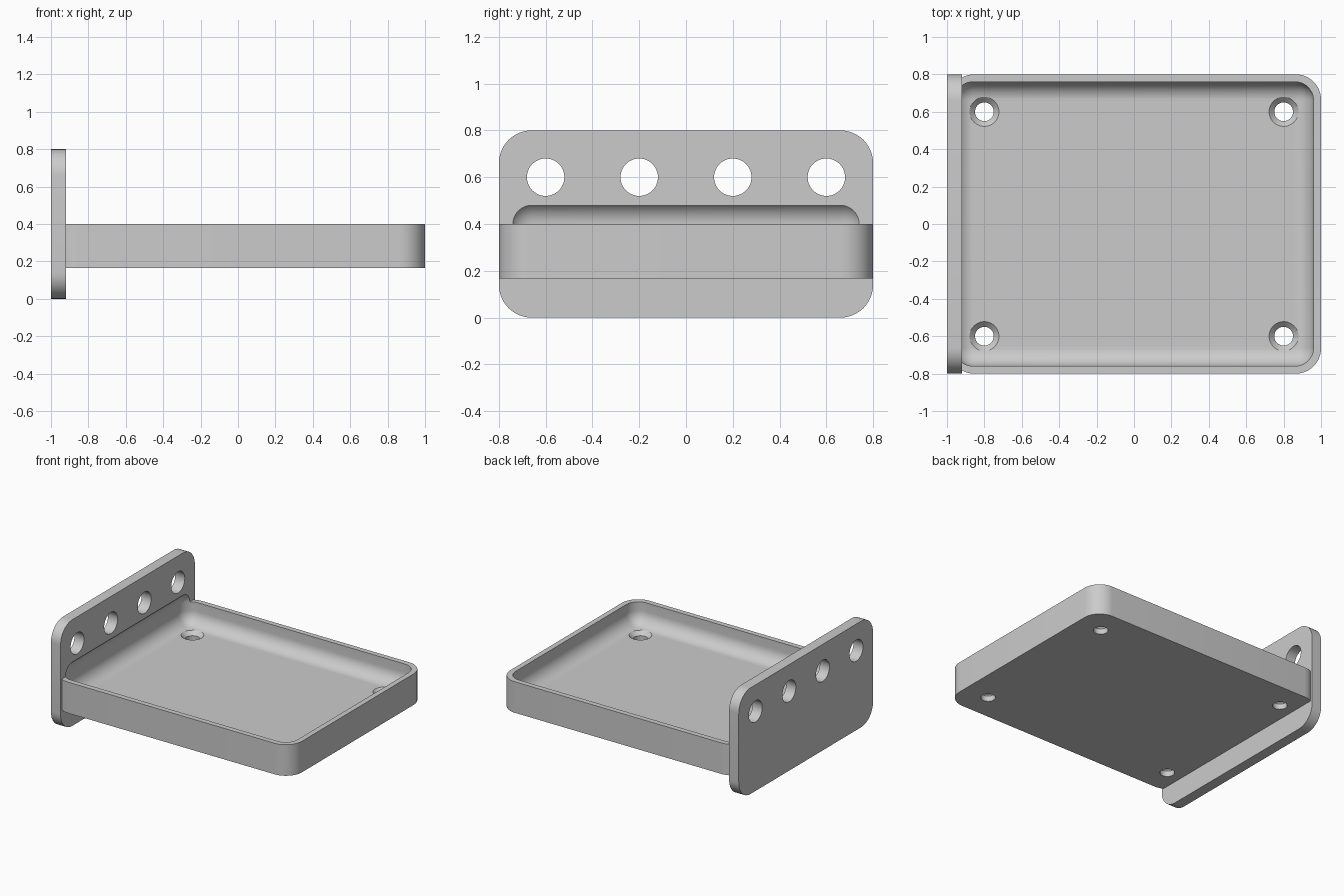
import bpy, bmesh, math
from mathutils import Matrix

default = bpy.data.objects.get("Cube")
if default:
    bpy.data.objects.remove(default, do_unlink=True)

grey = bpy.data.materials.new("light_grey")
grey.use_nodes = True
COLOUR = (0.6, 0.6, 0.6, 1)
grey.diffuse_color = COLOUR
grey.node_tree.nodes["Principled BSDF"].inputs["Base Color"].default_value = COLOUR


def finish(name, bm):
    mesh = bpy.data.meshes.new(name)
    bm.to_mesh(mesh)
    bm.free()
    obj = bpy.data.objects.new(name, mesh)
    mesh.materials.append(grey)
    bpy.context.collection.objects.link(obj)
    return obj


def box(name, low, high, radius, axis=None):
    """Box with rounded edges: those along one axis, or all of them."""
    size = [h - l for l, h in zip(low, high)]
    centre = [(h + l) / 2 for l, h in zip(low, high)]
    bm = bmesh.new()
    bmesh.ops.create_cube(bm, size=1, matrix=Matrix.Translation(centre) @ Matrix.Diagonal((*size, 1)))
    edges = [e for e in bm.edges if axis is None
             or abs(e.verts[0].co[axis] - e.verts[1].co[axis]) > 1e-4]
    bmesh.ops.bevel(bm, geom=edges, offset=radius, segments=12, profile=0.5, affect="EDGES")
    return finish(name, bm)


def cone(name, centre, r1, r2, depth, turn=0):
    bm = bmesh.new()
    place = Matrix.Translation(centre) @ Matrix.Rotation(turn, 4, "Y")
    bmesh.ops.create_cone(bm, cap_ends=True, segments=48, radius1=r1, radius2=r2,
                          depth=depth, matrix=place)
    return finish(name, bm)


def combine(target, other, operation):
    """Apply a boolean, then drop the second solid."""
    mod = target.modifiers.new("join", "BOOLEAN")
    mod.operation, mod.solver, mod.object = operation, "EXACT", other
    bpy.context.view_layer.objects.active = target
    bpy.ops.object.modifier_apply(modifier=mod.name)
    bpy.data.objects.remove(other, do_unlink=True)


BOTTOM, FLOOR = 0.166, 0.235

# Tray body joined to the upright mounting plate
bracket = box("tray_with_mounting_plate", (-0.99, -0.8, BOTTOM), (1, 0.8, 0.4), 0.135, axis=2)
plate = box("plate", (-1, -0.8, 0), (-0.92, 0.8, 0.8), 0.14, axis=0)
combine(bracket, plate, "UNION")

# Filleted cavity, which also scoops into the plate
cavity = box("cavity", (-0.96, -0.76, FLOOR), (0.96, 0.76, 0.5), 0.1)
combine(bracket, cavity, "DIFFERENCE")

# Row of holes through the plate
for y in (-0.6, -0.2, 0.2, 0.6):
    combine(bracket, cone("plate_hole", (-0.96, y, 0.6), 0.08, 0.08, 0.3, math.pi / 2), "DIFFERENCE")

# Countersunk screw holes in the floor
for x in (-0.8, 0.8):
    for y in (-0.6, 0.6):
        combine(bracket, cone("screw_hole", (x, y, 0.2), 0.05, 0.05, 0.3), "DIFFERENCE")
        combine(bracket, cone("countersink", (x, y, FLOOR), 0.05, 0.106, 0.056), "DIFFERENCE")

# Smooth fillets with crisp edges
bpy.ops.object.select_all(action="DESELECT")
bracket.select_set(True)
bpy.context.view_layer.objects.active = bracket
bpy.ops.object.shade_smooth_by_angle(angle=math.radians(30))
